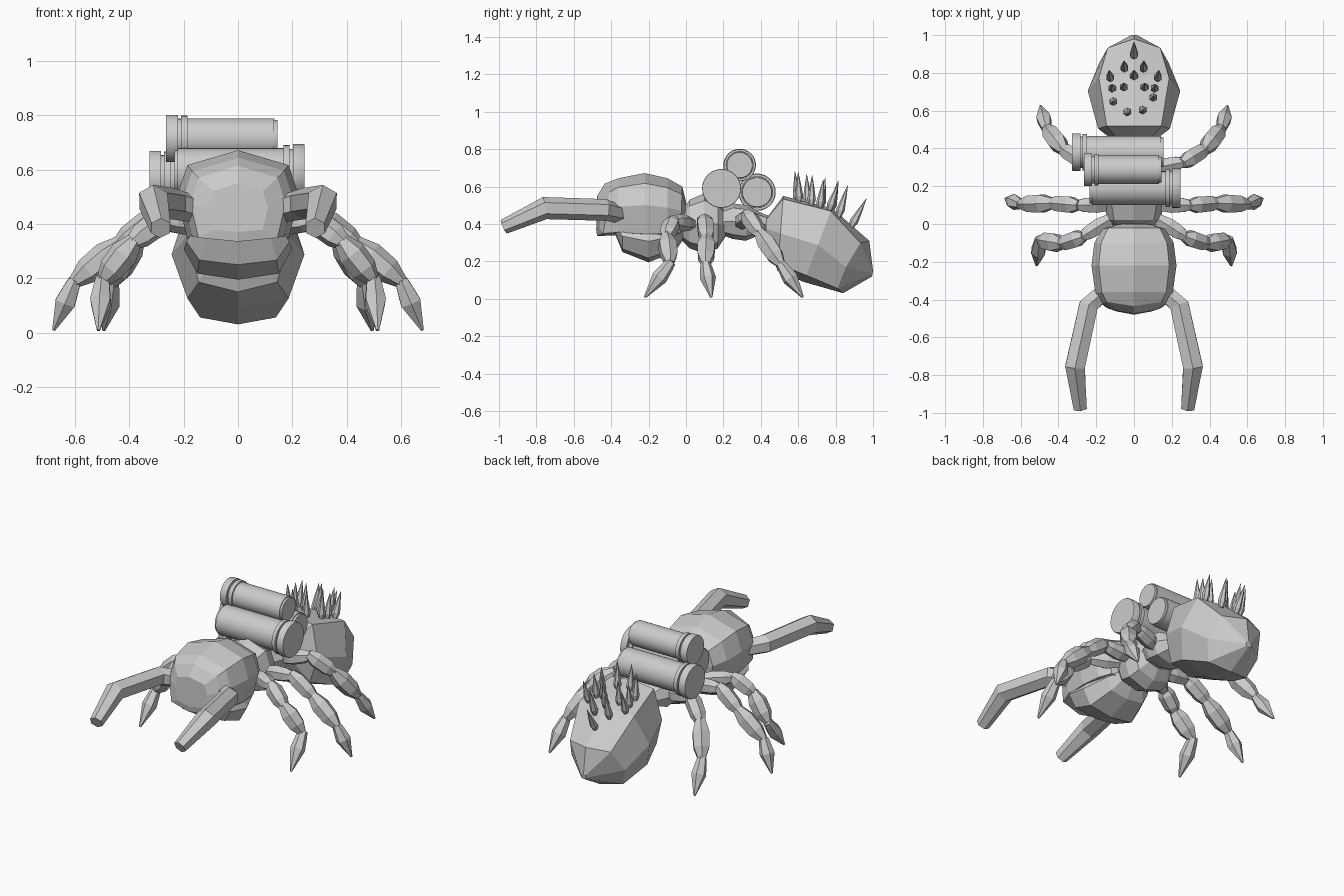
import bpy, bmesh, math
from mathutils import Vector


def skin(name, rings, smooth=False):
    # Bridge equal-sized rings of points and cap both ends
    bm = bmesh.new()
    vr = [[bm.verts.new(p) for p in r] for r in rings]
    n = len(vr[0])
    for a, b in zip(vr, vr[1:]):
        for i in range(n):
            j = (i + 1) % n
            bm.faces.new((a[i], a[j], b[j], b[i]))
    bm.faces.new(vr[0][::-1])
    bm.faces.new(vr[-1])
    bmesh.ops.recalc_face_normals(bm, faces=bm.faces)
    me = bpy.data.meshes.new(name)
    bm.to_mesh(me)
    bm.free()
    ob = bpy.data.objects.new(name, me)
    bpy.context.collection.objects.link(ob)
    if smooth:
        bpy.ops.object.select_all(action='DESELECT')
        bpy.context.view_layer.objects.active = ob
        ob.select_set(True)
        bpy.ops.object.shade_smooth_by_angle(angle=math.radians(35))
    return ob


def body(name, sections, cx=0.8, ct=0.8, cb=0.8):
    # Eight-sided body: section = (top y, top z, bottom y, bottom z, half width, y shift of the sides)
    rings = []
    for ty, tz, by, bz, w, bow in sections:
        mid = Vector((0, (ty + by) / 2, (tz + bz) / 2))
        up = Vector((0, ty, tz)) - mid
        shape = [(0, 1), (cx, ct), (1, 0), (cx, -cb), (0, -1), (-cx, -cb), (-1, 0), (-cx, ct)]
        rings.append([mid + Vector((w * a, bow * abs(a), 0)) + up * b for a, b in shape])
    return skin(name, rings)


def tube(name, stations, n=6, smooth=False):
    # Tube through (point, radius) stations
    pts = [Vector(p) for p, r in stations]
    rings = []
    for i, (p, r) in enumerate(stations):
        d = (pts[min(i + 1, len(pts) - 1)] - pts[max(i - 1, 0)]).normalized()
        ref = Vector((0, 0, 1)) if abs(d.z) < 0.9 else Vector((0, 1, 0))
        u = d.cross(ref).normalized()
        v = u.cross(d)
        angles = [2 * math.pi * (k + .5) / n for k in range(n)]
        rings.append([pts[i] + r * (math.cos(a) * u + math.sin(a) * v) for a in angles])
    return skin(name, rings, smooth)


def limb_piece(name, a, b, profile):
    a, b = Vector(a), Vector(b)
    return tube(name, [(a.lerp(b, t), r) for t, r in profile])


# Head and lower jaw
body("head", [(-.475, .55, -.48, .37, .11, .02), (-.435, .615, -.475, .335, .175, .035),
              (-.36, .645, -.37, .34, .205, .0), (-.22, .672, -.22, .33, .225, 0),
              (-.10, .645, -.10, .33, .21, 0), (-.02, .60, -.03, .34, .165, 0),
              (.0, .52, -.01, .38, .10, 0)], .83, .68, .9)
body("jaw", [(-.38, .42, -.38, .35, .16, 0), (-.34, .42, -.34, .25, .19, 0),
             (-.2, .42, -.2, .195, .20, 0), (-.06, .42, -.06, .25, .15, 0),
             (.0, .42, .0, .34, .08, 0)], .75, .8, .8)

# Thorax
body("front_thorax", [(-.03, .46, -.03, .32, .09, 0), (.02, .53, .02, .27, .14, 0),
                      (.10, .565, .10, .24, .158, 0), (.17, .53, .17, .27, .14, 0),
                      (.21, .46, .21, .33, .09, 0)], .75, .75, .75)
body("rear_thorax", [(.17, .47, .17, .35, .09, 0), (.25, .51, .25, .32, .13, 0),
                     (.33, .50, .32, .31, .13, 0), (.40, .46, .39, .34, .09, 0),
                     (.48, .43, .47, .35, .06, 0)], .75, .75, .75)

# Abdomen
body("abdomen", [(.43, .43, .425, .32, .09, 0), (.52, .55, .49, .15, .19, 0),
                 (.78, .485, .63, .09, .245, 0), (.98, .31, .84, .03, .183, -.055),
                 (1.0, .15, .995, .12, .02, 0)], .76, .92, .82)


# Spikes on the abdomen
def back_height(y):
    return .55 - (y - .52) * .26 if y < .78 else .482 - (y - .78) * .86


spikes = [(0, .88, .085, .155), (-.05, .815, .05, .17), (.05, .815, .05, .17),
          (-.125, .765, .05, .15), (.125, .765, .05, .15), (0, .775, .04, .165),
          (-.115, .715, .02, .155), (-.053, .72, .025, .165), (.055, .72, .025, .165),
          (.108, .715, .02, .155), (-.108, .65, -.005, .165), (.1, .67, .005, .165),
          (-.035, .597, -.015, .165), (.045, .605, -.005, .165)]
for i, (x, y, lean, h) in enumerate(spikes):
    base = Vector((x, y, back_height(y) - .015))
    tip = base + Vector((x * .05, lean, h))
    limb_piece(f"spike_{i + 1}", base, tip, [(0, .014), (.22, .023), (.6, .013), (1, .001)])

# Legs and antennae, both sides
legs = {
    "front": [(.12, .03, .40), (.28, -.07, .415), (.385, -.105, .335), (.50, -.085, .19), (.515, -.22, .008)],
    "middle": [(.12, .10, .40), (.31, .10, .42), (.435, .11, .325), (.605, .105, .185), (.68, .135, .008)],
    "rear": [(.08, .29, .40), (.27, .33, .445), (.375, .395, .35), (.465, .51, .18), (.495, .625, .008)],
}
profiles = {
    "hip": [(0, .032), (.4, .047), (.75, .042), (1, .026)],
    "thigh": [(-.15, .028), (.2, .049), (.75, .046), (1.08, .027)],
    "shin": [(-.05, .03), (.3, .054), (.7, .050), (1, .024)],
    "foot": [(-.05, .026), (.08, .032), (.42, .043), (1, .006)],
}
for side, s in (("right", 1), ("left", -1)):
    for leg, path in legs.items():
        pts = [(s * x, y, z) for x, y, z in path]
        for (part, prof), a, b in zip(profiles.items(), pts, pts[1:]):
            limb_piece(f"{side}_{leg}_{part}", a, b, prof)
    tube(f"{side}_antenna", [((s * .16, -.36, .455), .05), ((s * .24, -.43, .475), .058),
                             ((s * .312, -.755, .485), .06), ((s * .285, -.975, .385), .04)])


# Cartridges strapped across the back: rim, groove, collar, body
def cartridge(name, x0, x1, y, z, R):
    d = 1 if x1 > x0 else -1
    L = abs(x1 - x0)
    prof = [(0, .98), (.003, 1), (.043, 1), (.043, .84), (.055, .84), (.055, .97),
            (.078, .97), (.078, .86), (L - .012, .86), (L - .012, .80), (L, .78)]
    rings = [[(x0 + d * t, y + R * r * math.cos(a), z + R * r * math.sin(a))
              for a in (2 * math.pi * k / 32 for k in range(32))] for t, r in prof]
    skin(name, rings, True)


cartridge("top_cartridge", -.265, .145, .287, .715, .087)
cartridge("front_cartridge", .245, -.235, .19, .59, .104)
cartridge("rear_cartridge", -.327, .155, .38, .57, .1)
